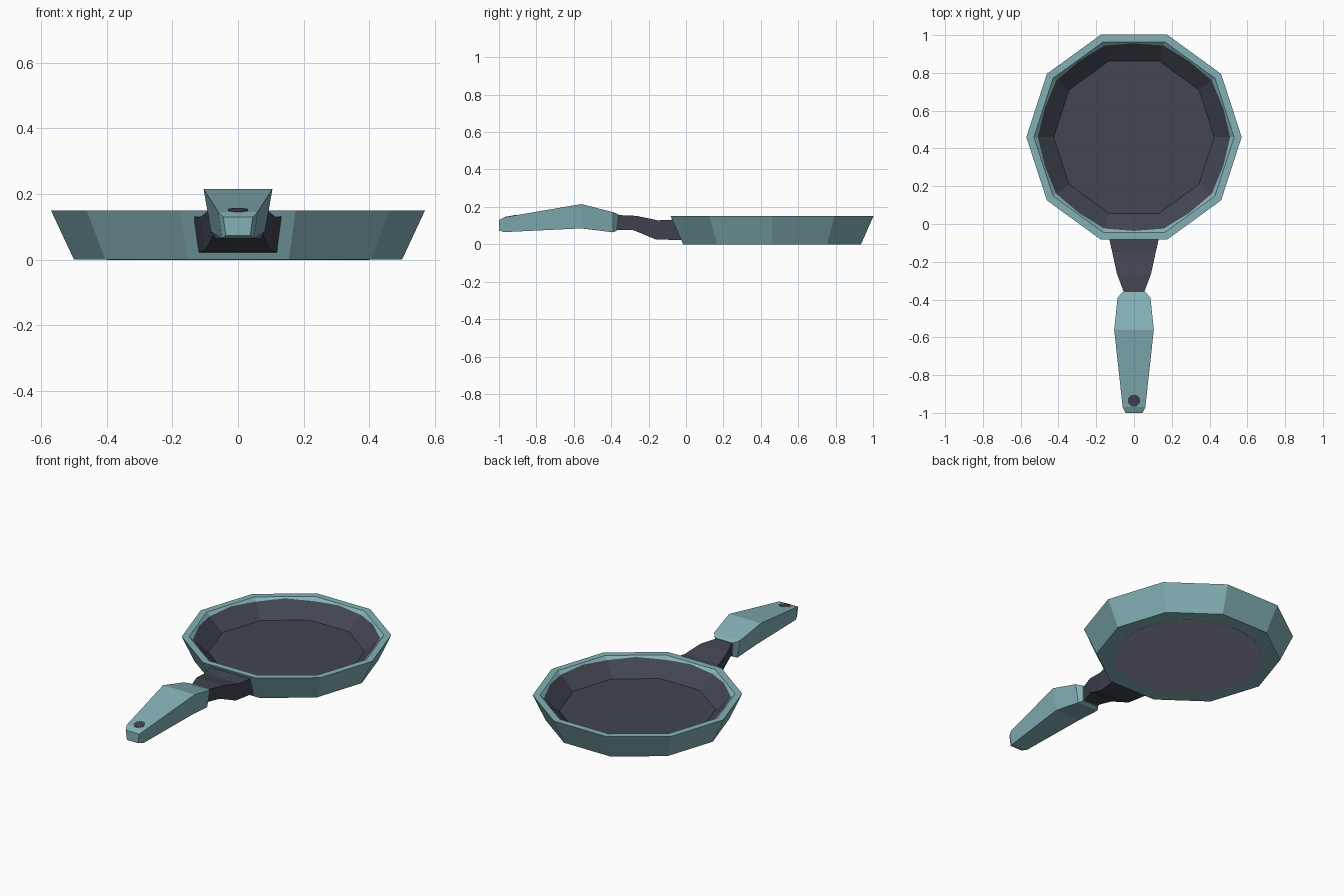
import bpy, bmesh, math

if "Cube" in bpy.data.objects:
    bpy.data.objects.remove(bpy.data.objects["Cube"])


def material(name, rgb):
    m = bpy.data.materials.new(name)
    m.diffuse_color = (*rgb, 1.0)
    m.use_nodes = True
    m.node_tree.nodes["Principled BSDF"].inputs["Base Color"].default_value = m.diffuse_color
    return m


TEAL = material("teal enamel", (0.23, 0.44, 0.47))
DARK = material("dark iron", (0.055, 0.06, 0.083))
GREY = material("light grey base", (0.35, 0.37, 0.46))
CY = 0.46  # centre of the pan in y


def finish(name, bm, mats):
    bmesh.ops.recalc_face_normals(bm, faces=bm.faces)
    me = bpy.data.meshes.new(name)
    bm.to_mesh(me)
    bm.free()
    for m in mats:
        me.materials.append(m)
    ob = bpy.data.objects.new(name, me)
    bpy.context.collection.objects.link(ob)
    return ob


def bridge(bm, a, b, mat=0):
    n = len(a)
    for i in range(n):
        j = (i + 1) % n
        bm.faces.new((a[i], a[j], b[j], b[i])).material_index = mat


# pan body: decagon rings, with edge midpoints for the scalloped coating line
def pan_ring(bm, r_corner, z_corner, r_mid=None, z_mid=None):
    r_mid = r_corner if r_mid is None else r_mid
    z_mid = z_corner if z_mid is None else z_mid
    vs = []
    for k in range(20):
        a = math.radians(18 * k)
        if k % 2:
            r, z = r_mid * math.cos(math.radians(18)), z_mid
        else:
            r, z = r_corner, z_corner
        vs.append(bm.verts.new((r * math.cos(a), CY + r * math.sin(a), z)))
    return vs


def wall_z(r):  # height on the sloping inner wall
    return 0.055 + (r - 0.425) / (0.53 - 0.425) * 0.095


bm = bmesh.new()
base = pan_ring(bm, 0.50, 0)
outer = pan_ring(bm, 0.57, 0.15)
inner = pan_ring(bm, 0.53, 0.15)
coat = pan_ring(bm, 0.509, wall_z(0.509), 0.522, wall_z(0.522))
floor = pan_ring(bm, 0.425, 0.055)
bm.faces.new(base)
bridge(bm, base, outer)
bridge(bm, outer, inner)
bridge(bm, inner, coat)
bridge(bm, coat, floor, 1)
bm.faces.new(floor).material_index = 1
finish("pan_body", bm, [TEAL, DARK])

# round heating plate under the pan
bm = bmesh.new()
disc = [[bm.verts.new((0.40 * math.cos(math.tau * i / 48),
                       CY + 0.40 * math.sin(math.tau * i / 48), z))
         for i in range(48)] for z in (-0.001, 0.002)]
bridge(bm, *disc)
bm.faces.new(disc[0])
bm.faces.new(disc[1])
finish("base_plate", bm, [GREY])


# handle parts: trapezoid sections (y_top, y_bottom, z_top, z_bottom, half_top, half_bottom)
def loft(name, stations, mat):
    bm = bmesh.new()
    rings = [[bm.verts.new(p) for p in ((-wt, yt, zt), (wt, yt, zt), (wb, yb, zb), (-wb, yb, zb))]
             for yt, yb, zt, zb, wt, wb in stations]
    for a, b in zip(rings, rings[1:]):
        bridge(bm, a, b)
    bm.faces.new(rings[0])
    bm.faces.new(rings[-1])
    return finish(name, bm, [mat])


loft("handle_grip", [
    (-1.0, -1.0, 0.13, 0.073, 0.045, 0.037),
    (-0.97, -0.97, 0.145, 0.065, 0.06, 0.05),
    (-0.56, -0.56, 0.215, 0.085, 0.105, 0.082),
    (-0.39, -0.39, 0.172, 0.064, 0.087, 0.068),
    (-0.36, -0.37, 0.16, 0.073, 0.06, 0.05)], TEAL)

loft("handle_neck", [
    (-0.38, -0.38, 0.156, 0.077, 0.052, 0.044),
    (-0.355, -0.355, 0.156, 0.077, 0.056, 0.047),
    (-0.265, -0.28, 0.152, 0.075, 0.09, 0.075),
    (-0.15, -0.165, 0.128, 0.027, 0.115, 0.10),
    (-0.04, -0.005, 0.133, 0.021, 0.14, 0.122)], DARK)

# dark hanging eye, a thin plate following the sloping top of the grip
bm = bmesh.new()
eye = []
for lift in (-0.003, 0.0015):
    ring = []
    for i in range(8):
        a = math.tau * (i + 0.5) / 8
        y = -0.935 + 0.033 * math.sin(a)
        z = 0.145 + (y + 0.97) * 0.07 / 0.41 + lift
        ring.append(bm.verts.new((0.033 * math.cos(a), y, z)))
    eye.append(ring)
    bm.faces.new(ring)
bridge(bm, *eye)
finish("hanging_eye", bm, [DARK])
